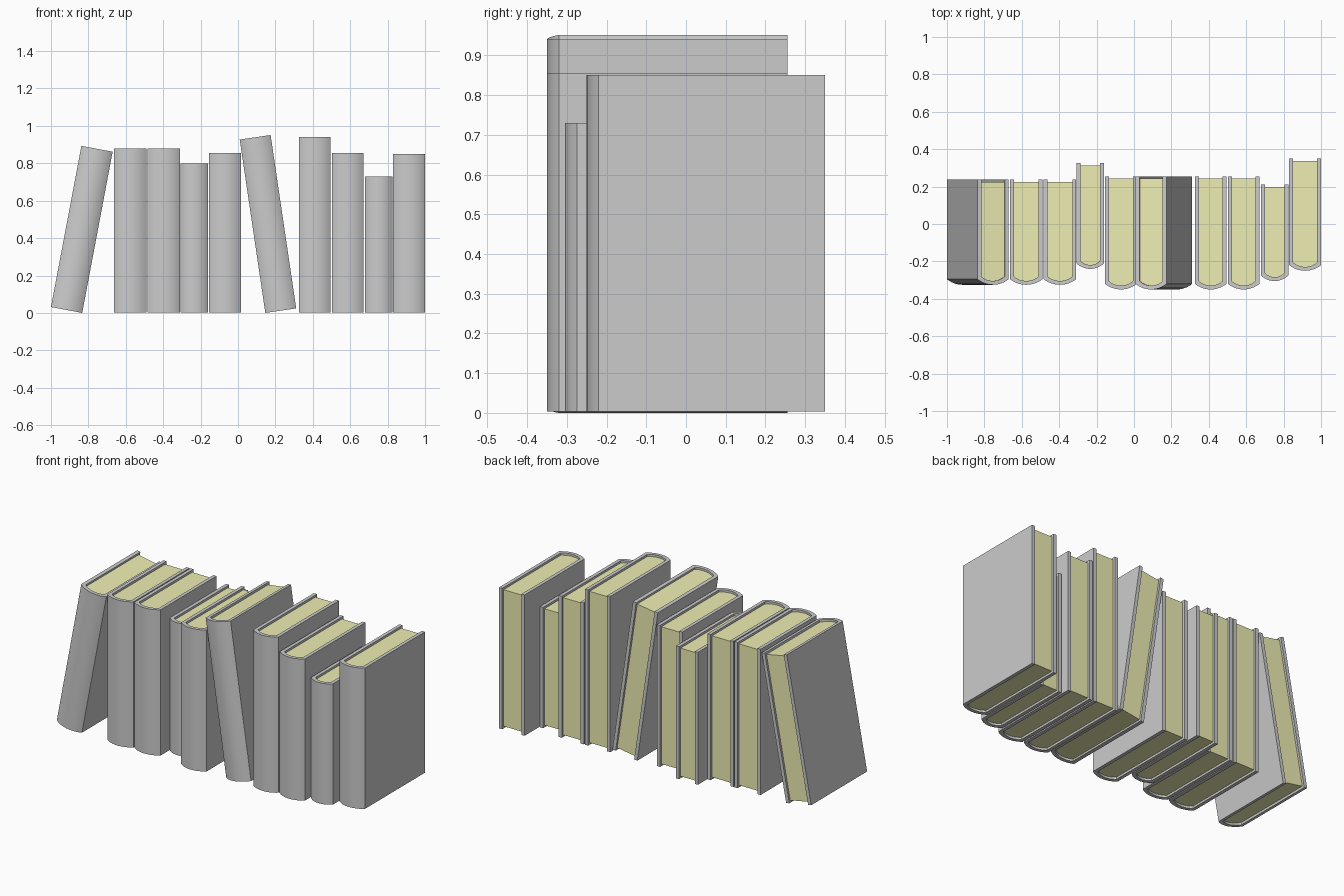
import bpy, bmesh, math

if "Cube" in bpy.data.objects:
    bpy.data.objects.remove(bpy.data.objects["Cube"])

COVER = 0.021      # board thickness
INSET = 0.013      # pages set back from the board edges
BULGE = 0.03       # roundness of the spine
SEGS = 12

paper = bpy.data.materials.new("paper")
paper.diffuse_color = (0.85, 0.85, 0.45, 1)
paper.use_nodes = True
paper.node_tree.nodes["Principled BSDF"].inputs["Base Color"].default_value = paper.diffuse_color


def spine_arc(x0, x1, y, bulge):
    """Circular arc from (x0, y) to (x1, y), bowed towards -y."""
    half, cx = (x1 - x0) / 2, (x0 + x1) / 2
    r = (half ** 2 + bulge ** 2) / (2 * bulge)
    a = math.asin(half / r)
    cy = y - bulge + r
    return [(cx + r * math.sin(t), cy - r * math.cos(t))
            for t in (a * (2 * i / SEGS - 1) for i in range(SEGS + 1))]


def extrude(name, profile, z0, z1, mat=None):
    bm = bmesh.new()
    face = bm.faces.new([bm.verts.new((x, y, z0)) for x, y in profile])
    ext = bmesh.ops.extrude_face_region(bm, geom=[face])
    top = [v for v in ext["geom"] if isinstance(v, bmesh.types.BMVert)]
    bmesh.ops.translate(bm, verts=top, vec=(0, 0, z1 - z0))
    bmesh.ops.recalc_face_normals(bm, faces=bm.faces)
    me = bpy.data.meshes.new(name)
    bm.to_mesh(me)
    bm.free()
    if mat:
        me.materials.append(mat)
    ob = bpy.data.objects.new(name, me)
    bpy.context.collection.objects.link(ob)
    return ob


def book(n, x, w, h, front, back, lean=0):
    """x is the lowest corner: left one, or right one when leaning to the right."""
    a = -w if lean > 0 else 0
    b = a + w
    side = front + BULGE
    inner = spine_arc(a + COVER, b - COVER, side + COVER * 0.7, BULGE * 0.8)
    # U-shaped cover: two boards joined by a rounded spine
    cover = ([(a, back)] + spine_arc(a, b, side, BULGE) + [(b, back), (b - COVER, back)]
             + inner[::-1] + [(a + COVER, back)])
    # page block filling the inside
    pages = inner + [(b - COVER, back - INSET), (a + COVER, back - INSET)]
    parts = [extrude(f"book_{n}_cover", cover, 0, h),
             extrude(f"book_{n}_pages", pages, INSET, h - INSET, paper)]
    for ob in parts:
        ob.location = (x, 0, 0 if lean else 0.003)
        ob.rotation_euler.y = math.radians(lean)
        ob.select_set(True)
        bpy.context.view_layer.objects.active = ob
    bpy.ops.object.shade_smooth_by_angle(angle=math.radians(25))
    bpy.ops.object.select_all(action='DESELECT')


# lowest corner x, width, height, front y, back y, lean in degrees
BOOKS = [
    (-0.833, 0.170, 0.877, -0.325, 0.237, 10.7),
    (-0.663, 0.174, 0.877, -0.325, 0.237),
    (-0.483, 0.174, 0.877, -0.325, 0.237),
    (-0.307, 0.146, 0.797, -0.240, 0.325),
    (-0.155, 0.170, 0.852, -0.350, 0.255),
    (0.146, 0.167, 0.937, -0.350, 0.255, -8.4),
    (0.326, 0.168, 0.937, -0.350, 0.255),
    (0.502, 0.168, 0.852, -0.350, 0.255),
    (0.679, 0.146, 0.727, -0.305, 0.211),
    (0.830, 0.170, 0.848, -0.250, 0.350),
]
for i, spec in enumerate(BOOKS, 1):
    book(i, *spec)
